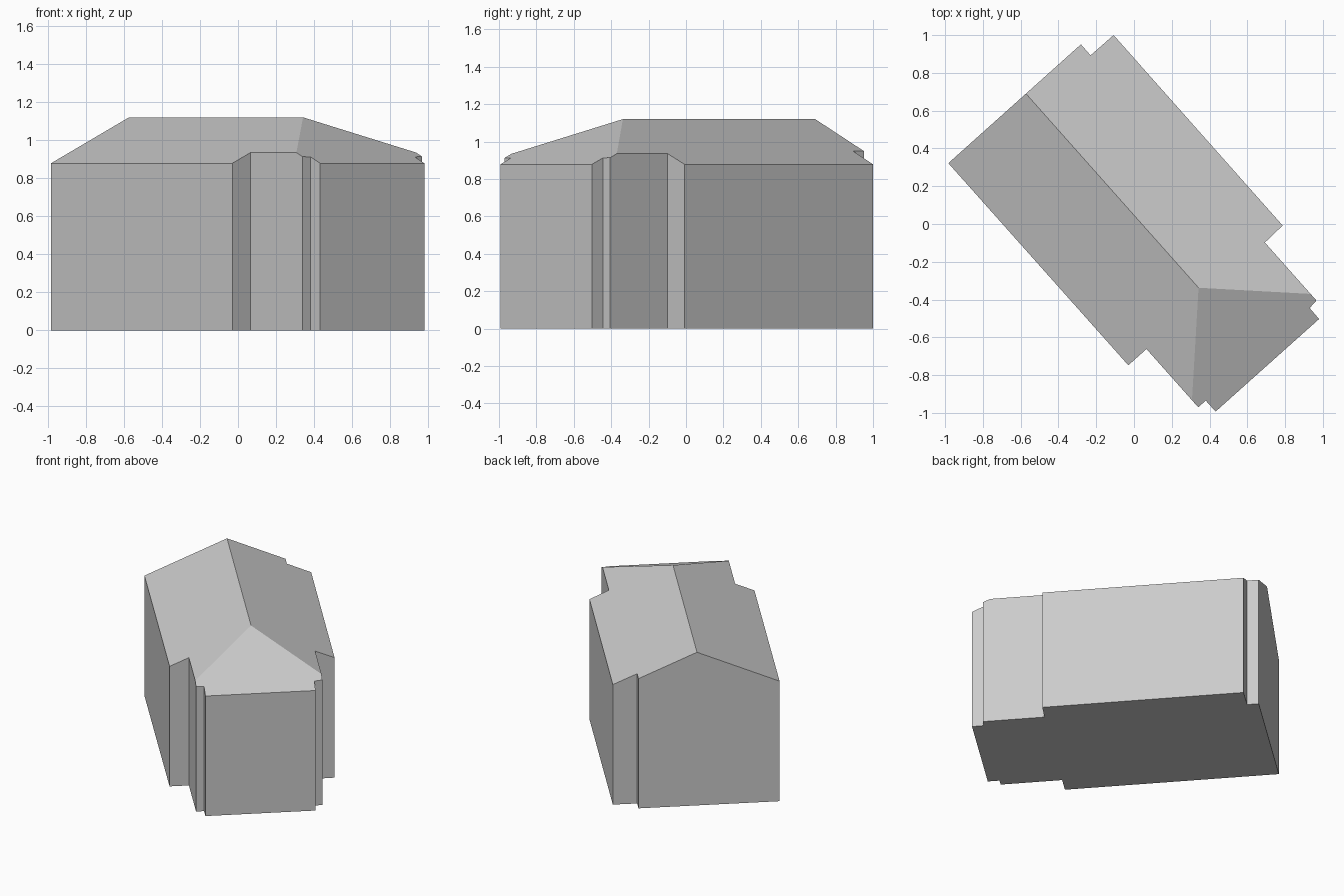
import bpy, bmesh
from mathutils import Vector

cube = bpy.data.objects.get("Cube")
if cube:
    bpy.data.objects.remove(cube, do_unlink=True)

# One plain grey for walls and roof
grey = bpy.data.materials.new("plain_grey")
grey.use_nodes = True
color = (0.6, 0.6, 0.6, 1)
grey.diffuse_color = color
grey.node_tree.nodes["Principled BSDF"].inputs["Base Color"].default_value = color

EAVE, RIDGE = 0.878, 1.12

# Notched footprint, counter-clockwise from the left corner
footprint = [(-0.983, 0.322), (-0.03, -0.748), (0.066, -0.662), (0.34, -0.97),
             (0.38, -0.935), (0.432, -0.993), (0.98, -0.503), (0.93, -0.445),
             (0.966, -0.405), (0.693, -0.098), (0.787, -0.008), (-0.108, 1.0),
             (-0.23, 0.893), (-0.281, 0.951)]
ridge_back = Vector((-0.572, 0.69, RIDGE))
ridge_front = Vector((0.342, -0.336, RIDGE))

# Extrude the walls above the ridge height
bm = bmesh.new()
base = bm.faces.new([bm.verts.new((x, y, 0)) for x, y in footprint])
top = bmesh.ops.extrude_face_region(bm, geom=[base], use_keep_orig=True)["geom"]
bmesh.ops.translate(bm, vec=(0, 0, 1.5),
                    verts=[v for v in top if isinstance(v, bmesh.types.BMVert)])


def cut_slope(a, b, high):
    """Trim the block along the roof slope from eave a-b up to a ridge point."""
    a, b = (Vector((*p, EAVE)) for p in (a, b))
    normal = (b - a).cross(high - a).normalized()
    if normal.z < 0:
        normal.negate()
    cut = bmesh.ops.bisect_plane(bm, geom=bm.verts[:] + bm.edges[:] + bm.faces[:],
                                 plane_co=a, plane_no=normal, clear_outer=True)
    rim = [e for e in cut["geom_cut"] if isinstance(e, bmesh.types.BMEdge)]
    bmesh.ops.contextual_create(bm, geom=rim)


# Two long slopes and the hipped end
cut_slope(footprint[0], footprint[1], ridge_back)
cut_slope(footprint[10], footprint[11], ridge_back)
cut_slope(footprint[5], footprint[6], ridge_front)
bmesh.ops.recalc_face_normals(bm, faces=bm.faces[:])

mesh = bpy.data.meshes.new("house_block")
bm.to_mesh(mesh)
bm.free()
mesh.materials.append(grey)
house = bpy.data.objects.new("house_block", mesh)
bpy.context.collection.objects.link(house)
